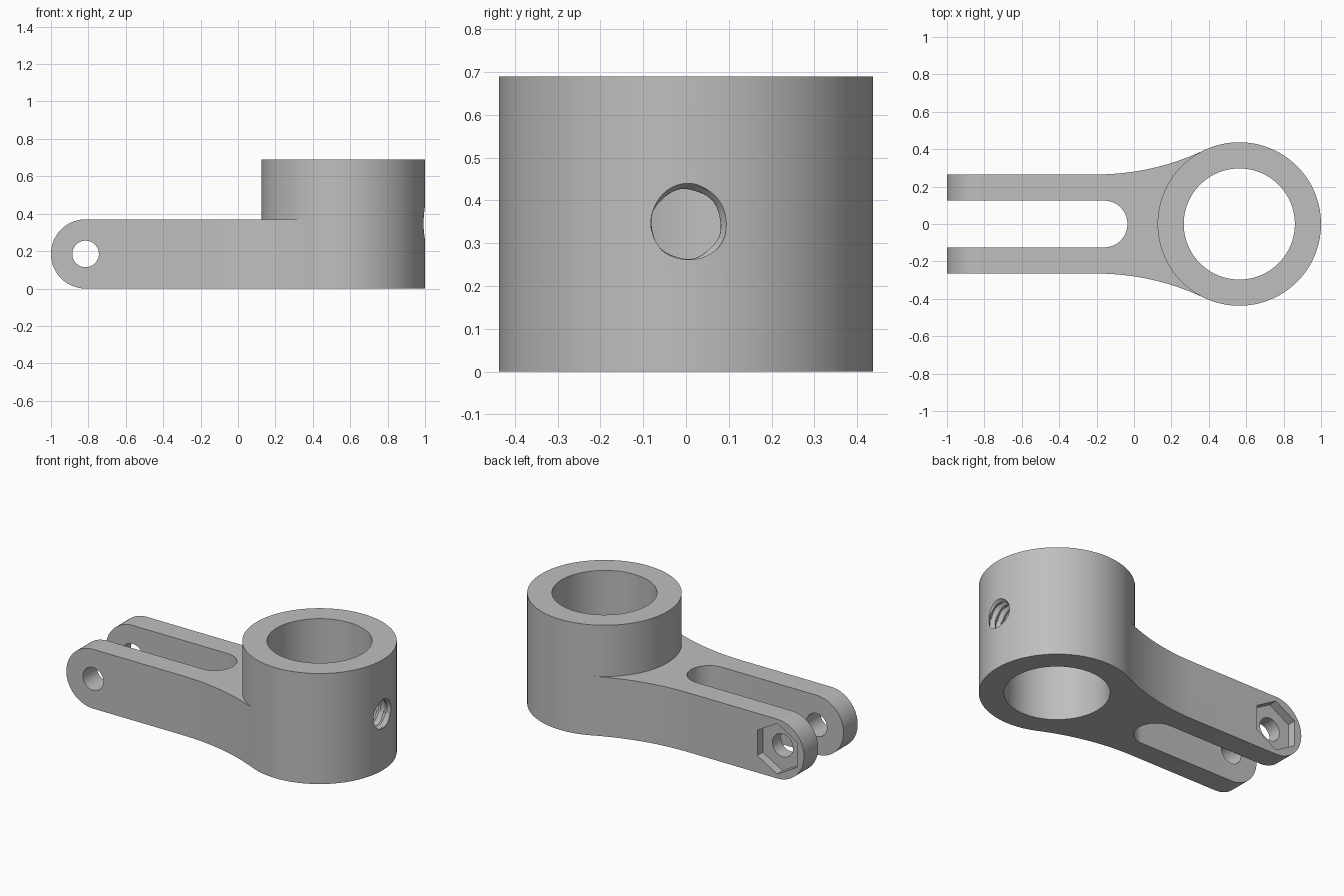
import bpy, bmesh, math

cube = bpy.data.objects.get("Cube")
if cube:
    bpy.data.objects.remove(cube, do_unlink=True)

RING_X, RING_R, BORE_R, RING_H = 0.563, 0.437, 0.297, 0.69
ARM_W, ARM_H, SLOT_W = 0.265, 0.37, 0.125
TIP_R = ARM_H / 2
PIN_X = -1 + TIP_R


def arc(cx, cy, r, start, end, n):
    """Points along an arc, angles in degrees."""
    angles = [math.radians(start + (end - start) * i / n) for i in range(n + 1)]
    return [(cx + r * math.cos(a), cy + r * math.sin(a)) for a in angles]


def circle(cx, cy, r, n=96, start=0):
    return arc(cx, cy, r, start, start + 360, n)[:-1]


def finish(name, bm):
    bmesh.ops.recalc_face_normals(bm, faces=bm.faces)
    mesh = bpy.data.meshes.new(name)
    bm.to_mesh(mesh)
    bm.free()
    obj = bpy.data.objects.new(name, mesh)
    bpy.context.collection.objects.link(obj)
    return obj


def prism(name, points, low, high, axis="z"):
    """Extrude a closed outline along z, or an x-z outline along y."""
    bm = bmesh.new()
    place = (lambda a, b, t: (a, b, t)) if axis == "z" else (lambda a, b, t: (a, t, b))
    rows = [[bm.verts.new(place(a, b, t)) for a, b in points] for t in (low, high)]
    for row in rows:
        bm.faces.new(row)
    for i in range(len(points)):
        j = (i + 1) % len(points)
        bm.faces.new((rows[0][i], rows[0][j], rows[1][j], rows[1][i]))
    return finish(name, bm)


def thread_cutter(name, x0, x1, z, minor, major, pitch, around=48):
    """Rod along x with a helical thread on its surface."""
    bm = bmesh.new()
    steps = round((x1 - x0) / pitch * 6)
    rows = []
    for s in range(steps + 1):
        x = x0 + (x1 - x0) * s / steps
        row = []
        for k in range(around):
            phase = ((x - x0) / pitch - k / around) % 1
            r = minor + (major - minor) * (1 - abs(2 * phase - 1))
            a = math.tau * k / around
            row.append(bm.verts.new((x, r * math.cos(a), z + r * math.sin(a))))
        rows.append(row)
    bm.faces.new(rows[0])
    bm.faces.new(rows[-1])
    for p, q in zip(rows, rows[1:]):
        for k in range(around):
            n = (k + 1) % around
            bm.faces.new((p[k], p[n], q[n], q[k]))
    bmesh.ops.triangulate(bm, faces=bm.faces)
    return finish(name, bm)


def combine(target, other, operation):
    mod = target.modifiers.new(operation.lower(), "BOOLEAN")
    mod.operation, mod.solver, mod.object = operation, "EXACT", other
    bpy.context.view_layer.objects.active = target
    bpy.ops.object.modifier_apply(modifier=mod.name)
    bpy.data.objects.remove(other, do_unlink=True)


# Arm plan: straight sides flaring tangentially into the ring
FLARE_X, FLARE_R = -0.2, 1.34
sweep = math.degrees(math.atan2(RING_X - FLARE_X, ARM_W + FLARE_R))
side = [(-1.1, ARM_W)] + arc(FLARE_X, ARM_W + FLARE_R, FLARE_R, -90, -90 + sweep, 24)
side.append((0.45, 0.38))
plan = side + [(x, -y) for x, y in reversed(side)]
body = prism("lever_body", plan, 0, ARM_H)

# Rounded arm tip
tip = arc(PIN_X, TIP_R, TIP_R, 90, 270, 48) + [(0.8, 0), (0.8, ARM_H)]
combine(body, prism("tip_profile", tip, -1, 1, "y"), "INTERSECT")

# Clamp ring and its bore
ring = prism("ring", circle(RING_X, 0, RING_R, 128), 0, RING_H)
combine(body, ring, "UNION")
bore = prism("bore_cutter", circle(RING_X, 0, BORE_R, 128), -0.1, 1)
combine(body, bore, "DIFFERENCE")

# Fork slot with a rounded end
slot = arc(-0.035 - SLOT_W, 0, SLOT_W, -90, 90, 32) + [(-1.2, SLOT_W), (-1.2, -SLOT_W)]
combine(body, prism("slot_cutter", slot, -0.1, 0.6), "DIFFERENCE")

# Pin hole through both prongs, nut recess on the back prong
pin = prism("pin_cutter", circle(PIN_X, TIP_R, 0.071, 48), -1, 1, "y")
combine(body, pin, "DIFFERENCE")
nut = prism("nut_cutter", circle(PIN_X, TIP_R, 0.158, 6, 30), ARM_W - 0.055, 0.5, "y")
combine(body, nut, "DIFFERENCE")

# Threaded set screw hole
screw = thread_cutter("screw_cutter", 0.7, 1.1, 0.345, 0.08, 0.098, 0.045)
combine(body, screw, "DIFFERENCE")

# Plain grey finish
grey = bpy.data.materials.new("grey")
grey.use_nodes = True
colour = (0.52, 0.52, 0.52, 1)
grey.diffuse_color = colour
grey.node_tree.nodes["Principled BSDF"].inputs["Base Color"].default_value = colour
body.data.materials.clear()
body.data.materials.append(grey)
for poly in body.data.polygons:
    poly.material_index = 0

bpy.ops.object.select_all(action="DESELECT")
body.select_set(True)
bpy.context.view_layer.objects.active = body
bpy.ops.object.shade_smooth_by_angle(angle=math.radians(25))
